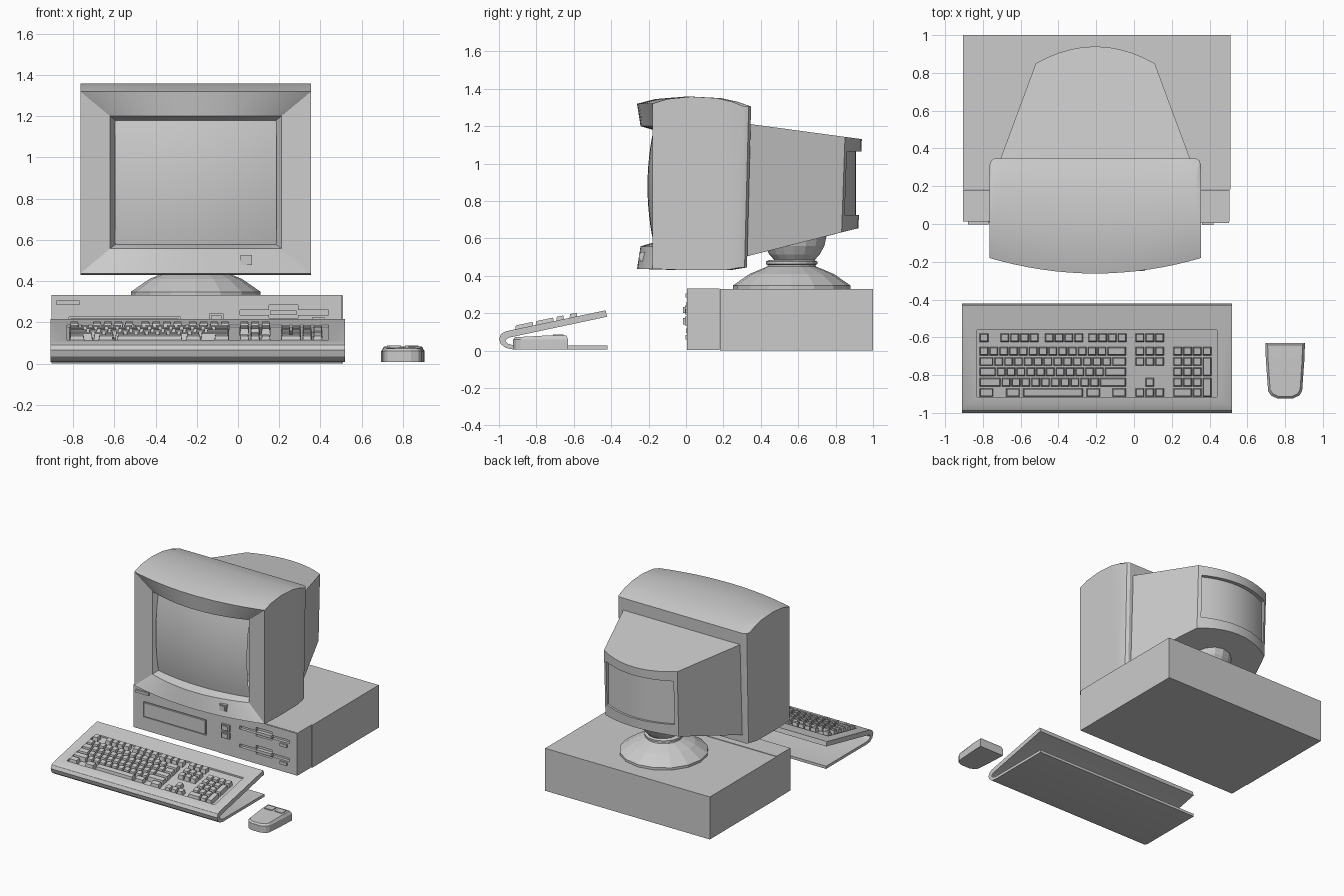
import bpy, bmesh, math

if "Cube" in bpy.data.objects:
    bpy.data.objects.remove(bpy.data.objects["Cube"])

CX = -0.205                      # monitor centre line


def make(name, verts, faces, smooth=False):
    me = bpy.data.meshes.new(name)
    me.from_pydata(verts, [], faces)
    bm = bmesh.new()
    bm.from_mesh(me)
    bmesh.ops.recalc_face_normals(bm, faces=bm.faces)
    bm.to_mesh(me)
    bm.free()
    ob = bpy.data.objects.new(name, me)
    bpy.context.collection.objects.link(ob)
    if smooth:
        smooth_shade(ob)
    return ob


def activate(ob):
    bpy.ops.object.select_all(action='DESELECT')
    ob.select_set(True)
    bpy.context.view_layer.objects.active = ob


def smooth_shade(ob):
    activate(ob)
    bpy.ops.object.shade_smooth_by_angle(angle=math.radians(25))


def loft(name, rings, smooth=False):
    """Closed rings joined in order, capped at both ends."""
    n = len(rings[0])
    verts = [p for r in rings for p in r]
    faces = [(i * n + j, i * n + (j + 1) % n, (i + 1) * n + (j + 1) % n, (i + 1) * n + j)
             for i in range(len(rings) - 1) for j in range(n)]
    faces += [tuple(range(n)), tuple(range(len(verts) - n, len(verts)))]
    return make(name, verts, faces, smooth)


def prism_x(name, yz, x0, x1, smooth=False):
    return loft(name, [[(x, y, z) for y, z in yz] for x in (x0, x1)], smooth)


def box(name, x0, x1, y0, y1, z0, z1):
    return prism_x(name, [(y0, z0), (y1, z0), (y1, z1), (y0, z1)], x0, x1)


def lathe(name, rz, cx, cy, n):
    return loft(name, [[(cx + r * math.cos(math.tau * i / n), cy + r * math.sin(math.tau * i / n), z)
                        for i in range(n)] for r, z in rz])


def cut(ob, cutter):
    cutter.hide_render = True
    m = ob.modifiers.new("cut", 'BOOLEAN')
    m.operation, m.object, m.solver = 'DIFFERENCE', cutter, 'EXACT'
    activate(ob)
    bpy.ops.object.modifier_apply(modifier=m.name)
    bpy.data.objects.remove(cutter, do_unlink=True)


# --- Desktop case ---
box("case_body", -0.905, 0.51, 0.182, 1.0, 0.0, 0.33)
front = box("case_front", -0.905, 0.505, 0.012, 0.18, 0.003, 0.333)
panel = box("drive_panel", -0.17, 0.504, 0.006, 0.06, 0.004, 0.331)
for z in (0.235, 0.095):
    for p in (front, panel):
        cut(p, box("slot_cutter", 0.01, 0.44, -0.05, 0.03, z, z + 0.025))
        cut(p, box("notch_cutter", 0.15, 0.29, -0.05, 0.03, z - 0.015, z + 0.05))
    box("disk_flap", 0.155, 0.285, 0.0, 0.03, z, z + 0.022)
    box("eject_button", 0.36, 0.42, -0.004, 0.02, z - 0.035, z - 0.012)
for z in (0.2, 0.14):
    box("case_button_frame", -0.14, -0.07, -0.006, 0.02, z - 0.006, z + 0.042)
    box("case_button", -0.13, -0.08, -0.015, 0.02, z, z + 0.034)
cut(front, box("bay_cutter", -0.82, -0.28, -0.05, 0.02, 0.105, 0.225))
box("bay_cover", -0.812, -0.288, 0.008, 0.03, 0.112, 0.218)
box("case_badge_strip", -0.88, -0.77, -0.002, 0.02, 0.285, 0.305)

# --- Monitor stand ---
lathe("stand_base", [(0.315, 0.33), (0.315, 0.348), (0.225, 0.41), (0.13, 0.45), (0.12, 0.47)], CX, 0.565, 16)
lathe("stand_collar", [(0.12, 0.455), (0.137, 0.462), (0.137, 0.476), (0.12, 0.485)], CX, 0.565, 20)
lathe("stand_ball", [(0.1, 0.475), (0.135, 0.515), (0.16, 0.56), (0.175, 0.63)], CX, 0.58, 16)

# --- Monitor shell: side profile swept across x, bowed at the front ---
W = 0.56
xs = [-1, -0.985, -0.95] + [i / 8 for i in range(-7, 8)] + [0.95, 0.985, 1]
top = [(0, 1.32), (0.16, 1.345), (0.42, 1.358), (0.7, 1.35), (0.87, 1.33), (1, 1.305)]
bottom = [(1, 0.445), (0.85, 0.432), (0.4, 0.43), (0, 0.437)]
rings = []
for t in xs:
    f = -0.262 + 0.082 * t * t
    b = {1: 0.31, 0.985: 0.335}.get(abs(t), 0.348)
    rings.append([(CX + W * t, f + u * (b - f), z) for u, z in top] +
                 [(CX + W * t, f + u * (b - 0.022 - f), z) for u, z in bottom])
n = len(rings[0])
verts = [p for r in rings for p in r]
faces = [(i * n + j, i * n + j + 1, i * n + n + j + 1, i * n + n + j)
         for i in range(len(xs) - 1) for j in range(n - 1)]
faces += [tuple(range(n)), tuple(range(len(verts) - n, len(verts)))]
make("monitor_shell", verts, faces, True)


# --- Bezel: three bowed rectangular loops stepping in to the screen ---
def frame(w, z0, z1, y0, bow):
    pts = [(CX + w * t, y0 + bow * t * t) for t in xs]
    return [(x, y, z1) for x, y in pts] + [(x, y, z0) for x, y in reversed(pts)]


loops = [frame(W, 0.437, 1.32, -0.262, 0.082), frame(0.415, 0.558, 1.2, -0.243, 0.078),
         frame(0.39, 0.578, 1.18, -0.175, 0.05)]
n = len(loops[0])
make("screen_bezel", [p for l in loops for p in l],
     [(k * n + j, k * n + (j + 1) % n, (k + 1) * n + (j + 1) % n, (k + 1) * n + j)
      for k in range(2) for j in range(n)], True)

# --- Bulging screen ---
NX, NZ = 16, 12
verts = []
for i in range(NX + 1):
    for k in range(NZ + 1):
        a, c = 2 * i / NX - 1, 2 * k / NZ - 1
        verts.append((CX + 0.392 * a, -0.206 + 0.05 * a * a + 0.032 * c * c, 0.879 + 0.303 * c))
m = NZ + 1
make("screen", verts, [(i * m + k, (i + 1) * m + k, (i + 1) * m + k + 1, i * m + k + 1)
                       for i in range(NX) for k in range(NZ)], True)
box("power_button_frame", 0.012, 0.067, -0.244, -0.2, 0.477, 0.527)
box("power_button", 0.02, 0.059, -0.25, -0.2, 0.485, 0.519)


# --- Tapered rear housing with a bowed back and recessed panel ---
def back_arc(w, y_end, y_mid, k=10):
    return [(CX + w * t, y_mid + (y_end - y_mid) * t * t) for t in [1 - 2 * i / k for i in range(k + 1)]]


plan = [(CX - 0.515, 0.31), (CX + 0.515, 0.31)] + back_arc(0.315, 0.85, 0.94)
housing = loft("monitor_back", [
    [(x, y - 0.018 * (y > 0.4), 0.505 + 0.245 * (y - 0.33)) for x, y in plan],
    [(x, y, 1.213 - 0.135 * (y - 0.33)) for x, y in plan]])
hole = [(CX + 0.29, 1.1)] + back_arc(0.29, 0.832, 0.908) + [(CX - 0.29, 1.1)]
cut(housing, loft("recess_cutter", [[(x, y, z) for x, y in hole] for z in (0.725, 1.065)]))
smooth_shade(housing)


# --- Keyboard: folded strip with a sunken key well ---
def plane(y):
    return 0.102 + 0.21 * (y + 0.97)


strip = [(-0.43, plane(-0.43)), (-0.965, plane(-0.965)), (-0.988, 0.09), (-1.0, 0.065), (-0.99, 0.035),
         (-0.965, 0.015), (-0.93, 0.007), (-0.42, 0.007), (-0.42, 0.028), (-0.92, 0.028), (-0.95, 0.036),
         (-0.965, 0.05), (-0.962, 0.06), (-0.945, 0.07), (-0.422, plane(-0.422) - 0.036)]
keyboard = prism_x("keyboard_body", strip, -0.91, 0.52, True)
cut(keyboard, prism_x("well_cutter", [(y, plane(y) + d) for y, d in
                                      ((-0.915, -0.012), (-0.56, -0.012), (-0.56, 0.1), (-0.915, 0.1))],
                      -0.83, 0.44))

# --- Keys: one mesh of tapered caps ---
U = 0.052
ROWS = [-0.602, -0.673, -0.728, -0.783, -0.838, -0.892]
keys = []                        # x start, width, y centre, depth


def run(x, row, widths):
    for w in widths:
        keys.append((x, w * U, ROWS[row], 0.045))
        x += w * U


run(-0.82, 0, [1])
for x in (-0.71, -0.475, -0.245):
    run(x, 0, [1] * 4)
run(-0.82, 1, [1] * 13 + [2])
run(-0.82, 2, [1.5] + [1] * 12 + [1.5])
run(-0.82, 3, [1.75] + [1] * 11 + [2.25])
run(-0.82, 4, [2.25] + [1] * 10 + [2.75])
for x, w in ((-0.82, 1.5), (-0.68, 1.5), (-0.59, 6.2), (-0.255, 1.5), (-0.118, 1.5)):
    run(x, 5, [w])
for r in (0, 1, 2, 5):
    run(0.005, r, [1] * 3)
run(0.005 + U, 4, [1])
for r in (1, 2, 3, 4):
    run(0.205, r, [1] * (4 if r == 1 else 3))
run(0.205, 5, [2, 1])
for r in (2, 4):
    keys.append((0.205 + 3 * U, U, (ROWS[r] + ROWS[r + 1]) / 2, 0.1))

verts, faces = [], []
for x, w, yc, d in keys:
    b = len(verts)
    for inset, h in ((0.003, -0.013), (0.008, 0.02)):
        xa, xb, ya, yb = x + inset, x + w - inset, yc - d / 2 + inset - 0.003, yc + d / 2 - inset + 0.003
        verts += [(p, q, plane(q) + h) for p, q in ((xa, ya), (xb, ya), (xb, yb), (xa, yb))]
    faces += [(b + 4, b + 5, b + 6, b + 7), (b + 3, b + 2, b + 1, b)]
    faces += [(b + i, b + (i + 1) % 4, b + 4 + (i + 1) % 4, b + 4 + i) for i in range(4)]
make("keys", verts, faces)

# --- Mouse ---
MX = 0.8
half = [(0.105, -0.63), (0.102, -0.72), (0.09, -0.885), (0.075, -0.908), (0.04, -0.924)]
plan = half + [(-x, y) for x, y in reversed(half)]
loft("mouse_body", [
    [(MX + x, y, 0.007) for x, y in plan],
    [(MX + x, y, 0.06) for x, y in plan],
    [(MX + 0.88 * x, -0.77 + 0.93 * (y + 0.77), 0.082 - 0.05 * max(0, -0.72 - y)) for x, y in plan]])
for s in (-1, 1):
    box("mouse_button", MX + s * 0.043 - 0.033, MX + s * 0.043 + 0.033, -0.71, -0.655, 0.07, 0.087)
